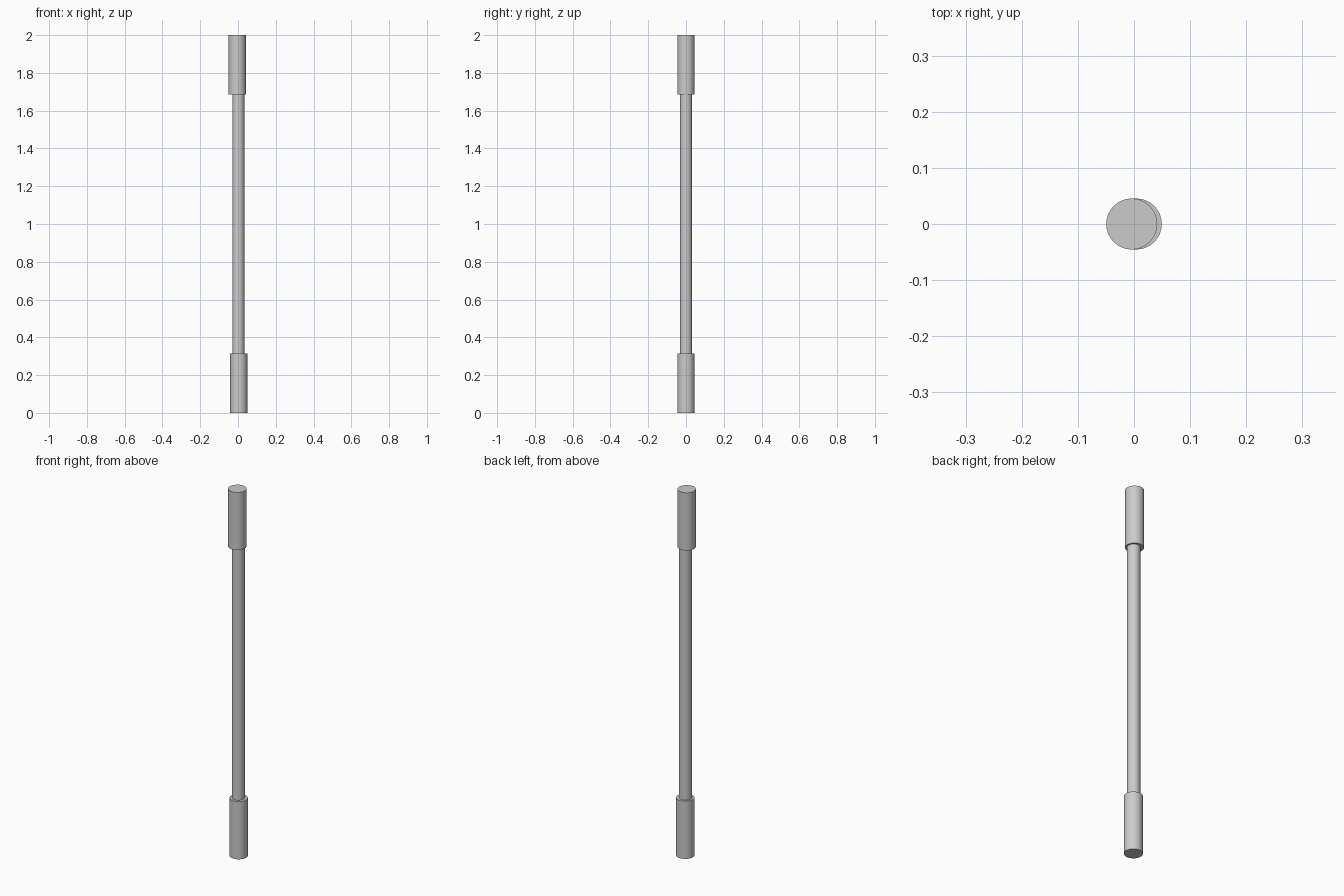
import bpy
import math

if "Cube" in bpy.data.objects:
    bpy.data.objects.remove(bpy.data.objects["Cube"])


def cylinder(name, radius, x, z0, z1):
    """Upright capped cylinder between two heights."""
    bpy.ops.mesh.primitive_cylinder_add(
        vertices=32, radius=radius, depth=z1 - z0, location=(x, 0, (z0 + z1) / 2))
    ob = bpy.context.object
    ob.name = name
    bpy.ops.object.shade_smooth_by_angle(angle=math.radians(30))
    return ob


SLEEVE_R = 0.0455
SLEEVE_LEN = 0.315
OFFSET = 0.004   # the two end sleeves sit slightly off-axis in x

# Thin central rod, seated a little into both sleeves
cylinder("rod", 0.032, 0.002, SLEEVE_LEN - 0.01, 2 - SLEEVE_LEN + 0.01)

# Thicker end sleeves
cylinder("lower_sleeve", SLEEVE_R, OFFSET, 0, SLEEVE_LEN)
cylinder("upper_sleeve", SLEEVE_R, -OFFSET, 2 - SLEEVE_LEN, 2)
